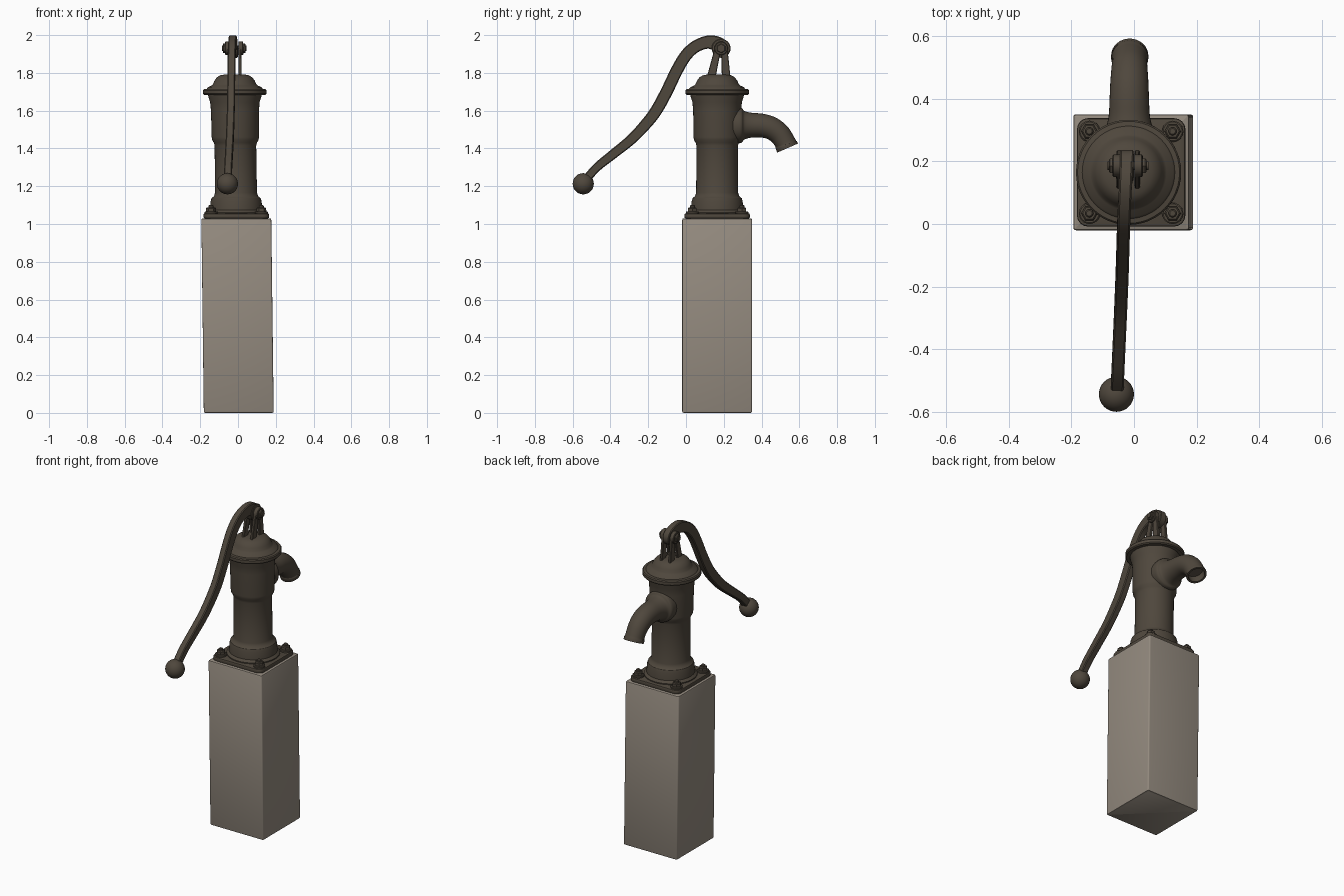
import bpy, bmesh, math
from mathutils import Vector, Matrix

if "Cube" in bpy.data.objects:
    bpy.data.objects.remove(bpy.data.objects["Cube"])

CY = 0.165  # y of the pump axis


def material(name, col):
    m = bpy.data.materials.new(name)
    m.diffuse_color = (*col, 1)
    m.use_nodes = True
    m.node_tree.nodes["Principled BSDF"].inputs["Base Color"].default_value = m.diffuse_color
    return m


IRON = material("dark_iron", (0.078, 0.063, 0.046))
STONE = material("post_stone", (0.30, 0.26, 0.215))


def finish(name, bm, mat, angle=35):
    # The whole pump leans very slightly to the left
    for v in bm.verts:
        v.co.x += 0.004 - 0.0125 * v.co.z
    bmesh.ops.recalc_face_normals(bm, faces=bm.faces)
    me = bpy.data.meshes.new(name)
    bm.to_mesh(me)
    bm.free()
    me.materials.append(mat)
    me.shade_smooth()
    me.set_sharp_from_angle(angle=math.radians(angle))
    ob = bpy.data.objects.new(name, me)
    bpy.context.collection.objects.link(ob)
    return ob


def box(name, half, z0, z1, mat, corner, edge):
    bm = bmesh.new()
    bmesh.ops.create_cube(bm, size=1, matrix=Matrix.Translation((0, CY, (z0 + z1) / 2))
                          @ Matrix.Diagonal((half * 2, half * 2, z1 - z0, 1)))
    vert = [e for e in bm.edges if abs(e.verts[0].co.z - e.verts[1].co.z) > 1e-4]
    bmesh.ops.bevel(bm, geom=vert, offset=corner, segments=4, affect='EDGES', profile=0.5)
    rim = [e for e in bm.edges if all(abs(v.co.z - z1) < 1e-5 for v in e.verts)
           or all(abs(v.co.z - z0) < 1e-5 for v in e.verts)]
    bmesh.ops.bevel(bm, geom=rim, offset=edge, segments=2, affect='EDGES', profile=0.5)
    return finish(name, bm, mat)


def loft(bm, rings):
    rows = [[bm.verts.new(p) for p in r] for r in rings]
    n = len(rows[0])
    for a, b in zip(rows, rows[1:]):
        for i in range(n):
            bm.faces.new((a[i], a[(i + 1) % n], b[(i + 1) % n], b[i]))
    bm.faces.new(rows[0])
    bm.faces.new(rows[-1])


def lathe(name, profile, mat=IRON, seg=48, mtx=Matrix()):
    bm = bmesh.new()
    loft(bm, [[mtx @ Vector((r * math.cos(2 * math.pi * i / seg), r * math.sin(2 * math.pi * i / seg), z))
               for i in range(seg)] for r, z in profile])
    return finish(name, bm, mat)


def smooth_path(pts, steps):
    # Catmull-Rom interpolation through tuples of any length
    out = []
    for i in range(len(pts) - 1):
        p = [Vector(pts[max(0, min(len(pts) - 1, i + k))]) for k in (-1, 0, 1, 2)]
        for s in range(steps):
            t = s / steps
            out.append(0.5 * (2 * p[1] + (p[2] - p[0]) * t + (2 * p[0] - 5 * p[1] + 4 * p[2] - p[3]) * t * t
                              + (3 * p[1] - p[0] - 3 * p[2] + p[3]) * t ** 3))
    return out + [Vector(pts[-1])]


def sweep_rings(path, section):
    # path items: (y, z, size, x-offset); section(size) gives (x, normal) pairs
    rings = []
    for i, p in enumerate(path):
        a, b = path[max(i - 1, 0)], path[min(i + 1, len(path) - 1)]
        t = Vector((b[0] - a[0], b[1] - a[1])).normalized()
        rings.append([Vector((p[3] + u, p[0] - t.y * v, p[1] + t.x * v)) for u, v in section(p[2])])
    return rings


# Square post
box("post", 0.185, 0, 1.03, STONE, 0.008, 0.008)

# Base plate with four hex bolts
box("base_plate", 0.173, 1.03, 1.056, IRON, 0.035, 0.006)
for i, (sx, sy) in enumerate([(-1, -1), (1, -1), (1, 1), (-1, 1)]):
    at = Matrix.Translation((sx * 0.133, CY + sy * 0.131, 0))
    lathe(f"base_washer_{i}", [(0.034, 1.05), (0.034, 1.064), (0.03, 1.067)], seg=24, mtx=at)
    lathe(f"base_nut_{i}", [(0.026, 1.06), (0.026, 1.083), (0.021, 1.088)], seg=6, mtx=at)
    lathe(f"base_stud_{i}", [(0.013, 1.08), (0.013, 1.096), (0.009, 1.1)], seg=16, mtx=at)

# Pump barrel
axis = Matrix.Translation((0, CY, 0))
lathe("barrel", [(0.152, 1.045), (0.152, 1.062), (0.138, 1.075), (0.135, 1.12), (0.130, 1.137),
                 (0.117, 1.147), (0.111, 1.165), (0.110, 1.415), (0.114, 1.43), (0.123, 1.445), (0.125, 1.46),
                 (0.127, 1.6), (0.131, 1.645), (0.14, 1.672), (0.142, 1.69)], mtx=axis)

# Cap with flange and dome
lathe("cap", [(0.162, 1.684), (0.168, 1.69), (0.168, 1.708), (0.163, 1.714), (0.148, 1.716), (0.142, 1.724),
              (0.122, 1.733), (0.114, 1.742), (0.107, 1.758), (0.094, 1.776), (0.076, 1.787), (0.05, 1.792)],
      mtx=axis)

# Spout: flared root, bent pipe, rim and hollow mouth
bm = bmesh.new()
path = smooth_path([(0.25, 1.523, 0.096, 0), (0.292, 1.523, 0.094, 0), (0.308, 1.523, 0.076, 0),
                    (0.345, 1.523, 0.066, 0), (0.40, 1.521, 0.063, 0), (0.45, 1.508, 0.061, 0),
                    (0.492, 1.479, 0.058, 0), (0.517, 1.445, 0.056, 0), (0.529, 1.423, 0.056, 0),
                    (0.531, 1.418, 0.0595, 0), (0.538, 1.402, 0.0595, 0)], 4)
rings = sweep_rings(path, lambda r: [(r * math.cos(k * math.pi / 16), r * math.sin(k * math.pi / 16))
                                     for k in range(32)])
c = Vector((0, 0.538, 1.402))
inner = [c + (p - c) * 0.8 for p in rings[-1]]
rings += [inner, [p + Vector((0, -0.016, 0.04)) for p in inner]]
loft(bm, rings)
finish("spout", bm, IRON)


def bar(width, ch):
    # Chamfered rectangular cross-section
    def section(t):
        w, h = width / 2, t / 2
        return [(w, -h + ch), (w, h - ch), (w - ch, h), (-w + ch, h),
                (-w, h - ch), (-w, -h + ch), (-w + ch, -h), (w - ch, -h)]
    return section


# Curved handle, swinging forward and slightly left
pts = [(0.187, 1.938, 0.085), (0.155, 1.957, 0.078), (0.108, 1.962, 0.068), (0.047, 1.937, 0.064),
       (-0.003, 1.889, 0.064), (-0.05, 1.81, 0.064), (-0.103, 1.70, 0.064), (-0.156, 1.603, 0.063),
       (-0.208, 1.534, 0.06), (-0.288, 1.449, 0.055), (-0.393, 1.364, 0.05), (-0.472, 1.30, 0.046),
       (-0.53, 1.235, 0.044)]
path = smooth_path([(y, z, t, -0.003 + (y - 0.187) * 0.055) for y, z, t in pts], 4)
bm = bmesh.new()
loft(bm, sweep_rings(path, bar(0.041, 0.005)))
finish("handle", bm, IRON)

# Ball grip
bm = bmesh.new()
bmesh.ops.create_uvsphere(bm, u_segments=32, v_segments=18, radius=0.056,
                          matrix=Matrix.Translation((-0.045, -0.544, 1.213)))
finish("handle_ball", bm, IRON)

# Pivot boss, bolt, washers and nuts along x
pivot = Matrix.Translation((0, 0.186, 1.93)) @ Matrix.Rotation(math.pi / 2, 4, 'Y')
lathe("handle_eye", [(0.046, -0.024), (0.05, -0.02), (0.05, 0.015), (0.046, 0.019)], mtx=pivot)
lathe("pivot_bolt", [(0.014, -0.064), (0.014, 0.066)], seg=16, mtx=pivot)
for s, side in ((-1, "left"), (1, "right")):
    lathe(f"pivot_washer_{side}", [(0.036, s * 0.036), (0.036, s * 0.045), (0.032, s * 0.048)], seg=24, mtx=pivot)
    lathe(f"pivot_nut_{side}", [(0.026, s * 0.046), (0.026, s * 0.056), (0.022, s * 0.06)], seg=6, mtx=pivot)
    # Forked lug with two legs on each side of the handle
    lathe(f"lug_eye_{side}", [(0.036, s * 0.022), (0.036, s * 0.037)], seg=24, mtx=pivot)
    for leg, y0, y1 in (("front", 0.132, 0.168), ("back", 0.213, 0.203)):
        bm = bmesh.new()
        loft(bm, sweep_rings([(y0, 1.77, 0.046, s * 0.029), (y1, 1.925, 0.034, s * 0.029)], bar(0.016, 0.003)))
        finish(f"lug_{leg}_{side}", bm, IRON)
